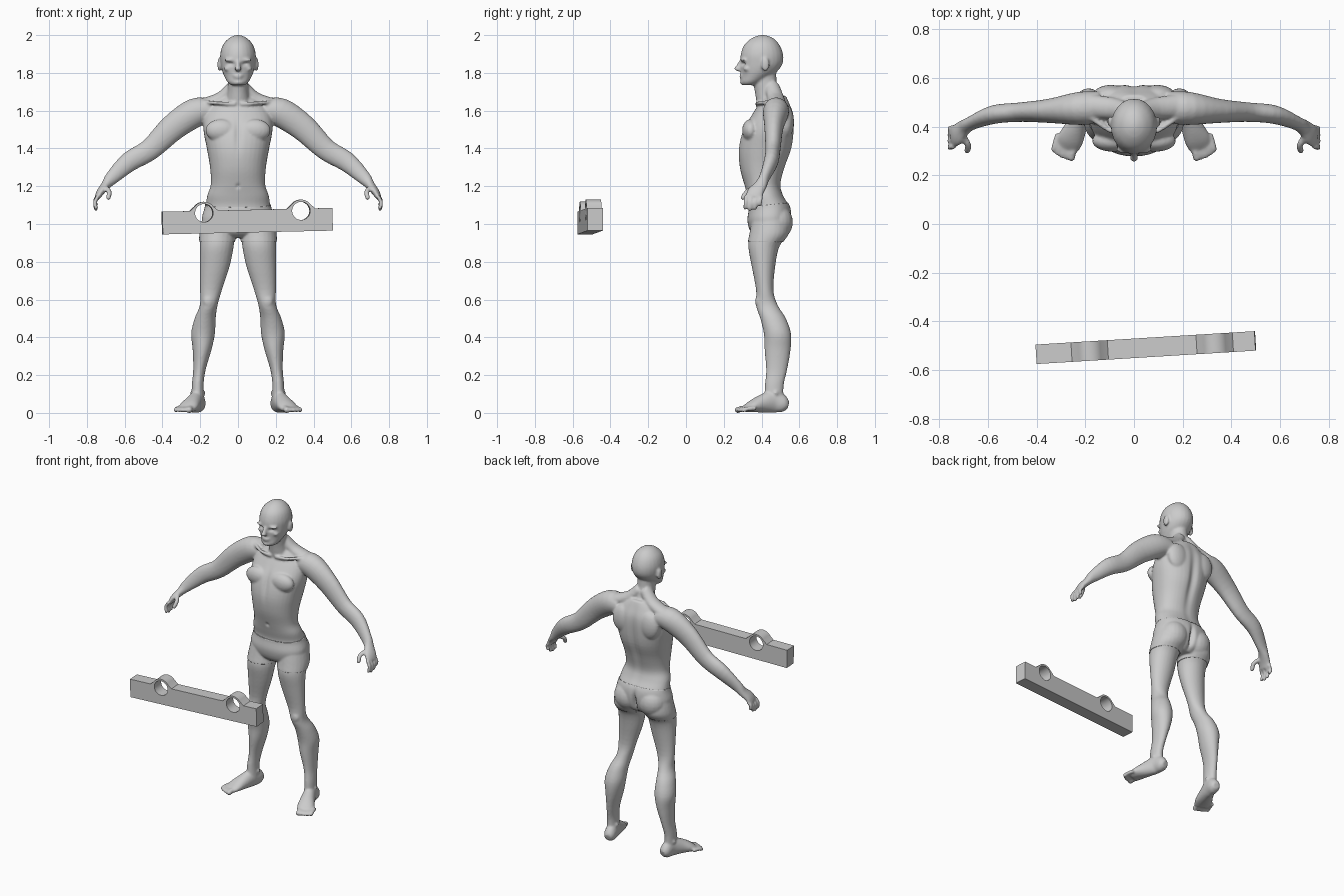
import bpy, bmesh, math
from mathutils import Vector, Matrix

if "Cube" in bpy.data.objects:
    bpy.data.objects.remove(bpy.data.objects["Cube"])

grey = bpy.data.materials.new("plain grey")
grey.use_nodes = True
grey.diffuse_color = (0.6, 0.6, 0.6, 1)
grey.node_tree.nodes["Principled BSDF"].inputs["Base Color"].default_value = (0.6, 0.6, 0.6, 1)


def add_object(name, bm):
    mesh = bpy.data.meshes.new(name)
    bmesh.ops.recalc_face_normals(bm, faces=bm.faces)
    bm.to_mesh(mesh)
    bm.free()
    mesh.materials.append(grey)
    obj = bpy.data.objects.new(name, mesh)
    bpy.context.collection.objects.link(obj)
    return obj


def spline(rows, steps=4):
    """Catmull-Rom through rows of equal length."""
    out = []
    for i in range(len(rows) - 1):
        a, b, c, d = (rows[max(0, min(len(rows) - 1, i + k))] for k in (-1, 0, 1, 2))
        for s in range(steps):
            t = s / steps
            out.append([0.5 * (2 * q + (r - p) * t + (2 * p - 5 * q + 4 * r - w) * t * t
                               + (3 * q - p - 3 * r + w) * t ** 3)
                        for p, q, r, w in zip(a, b, c, d)])
    return out + [list(rows[-1])]


def loft(bm, rows, up=None, side=1, power=1.0, n=24):
    """Rows are x, y, z, radius, radius; rings lie flat unless up is given."""
    pts = spline(rows)
    rings = []
    for i, (x, y, z, ra, rb) in enumerate(pts):
        u, v = Vector((1, 0, 0)), Vector((0, 1, 0))
        if up:
            t = (Vector(pts[min(i + 1, len(pts) - 1)][:3]) - Vector(pts[max(i - 1, 0)][:3])).normalized()
            u = Vector(up).cross(t).normalized()
            v = t.cross(u)
        ring = []
        for k in range(n):
            a = math.tau * k / n
            c, s = math.cos(a), math.sin(a)
            c, s = math.copysign(abs(c) ** power, c), math.copysign(abs(s) ** power, s)
            p = Vector((x, y, z)) + u * (ra * c) + v * (rb * s)
            ring.append(bm.verts.new((p.x * side, p.y, p.z)))
        rings.append(ring)
    for r, q in zip(rings, rings[1:]):
        for k in range(n):
            bm.faces.new((r[k], r[(k + 1) % n], q[(k + 1) % n], q[k]))
    bm.faces.new(rings[0])
    bm.faces.new(rings[-1])


def ball(bm, centre, radii, side=1):
    m = Matrix.Translation((centre[0] * side, centre[1], centre[2])) @ Matrix.Diagonal((*radii, 1))
    bmesh.ops.create_uvsphere(bm, u_segments=20, v_segments=12, radius=1, matrix=m)


def digit(bm, points, r, side):
    """Finger or toe with a rounded tip."""
    loft(bm, [(*p, r, r) for p in points], up=(1, 0.3, 0.9), side=side, n=10)
    ball(bm, points[-1], (r, r, r), side)


body = bmesh.new()

# Torso, neck and head
loft(body, [(0, y, z, rx, ry) for z, y, rx, ry in (
    (1.68, .47, .07, .06), (1.64, .468, .13, .08), (1.58, .46, .175, .11), (1.5, .438, .183, .135),
    (1.4, .42, .165, .141), (1.3, .405, .148, .12), (1.21, .405, .144, .097), (1.15, .42, .163, .096),
    (1.09, .443, .172, .106), (1.02, .441, .188, .112), (.96, .44, .16, .095), (.93, .44, .09, .06))],
    power=.9, n=36)
loft(body, [(0, .455, 1.6, .075, .075), (0, .433, 1.69, .057, .067),
            (0, .42, 1.74, .054, .062), (0, .415, 1.82, .055, .062)])
loft(body, [(0, y, z, rx, ry) for z, y, rx, ry in (
    (2.0, .405, .012, .014), (1.985, .405, .046, .055), (1.95, .402, .079, .092), (1.9, .402, .094, .112),
    (1.85, .4, .092, .112), (1.81, .388, .084, .097), (1.78, .37, .072, .077),
    (1.75, .345, .055, .055), (1.735, .335, .035, .038))])

# Face: nose, lips and chin
loft(body, [(0, .293, 1.865, .01, .011), (0, .281, 1.84, .012, .015),
            (0, .273, 1.82, .017, .019), (0, .286, 1.808, .014, .01)], n=12)
ball(body, (0, .299, 1.787), (.03, .018, .008))
ball(body, (0, .299, 1.775), (.026, .016, .007))
ball(body, (0, .306, 1.75), (.028, .02, .016))

for s in (1, -1):
    # Brow, cheekbone and ear
    ball(body, (.038, .308, 1.868), (.036, .02, .009), s)
    ball(body, (.052, .326, 1.822), (.022, .022, .016), s)
    ball(body, (.098, .42, 1.845), (.011, .022, .036), s)
    # Shoulder slope, collar bone, chest, shoulder blade and buttock
    loft(body, [(.02, .455, 1.73, .04, .035), (.09, .475, 1.665, .045, .035),
                (.2, .485, 1.62, .05, .04)], up=(0, 0, 1), side=s)
    loft(body, [(.015, .375, 1.635, .01, .01), (.1, .385, 1.64, .01, .01),
                (.19, .45, 1.645, .012, .012)], up=(0, 0, 1), side=s, n=12)
    ball(body, (.088, .342, 1.495), (.085, .045, .06), s)
    ball(body, (.095, .53, 1.54), (.075, .042, .09), s)
    ball(body, (.088, .482, 1.01), (.088, .08, .09), s)
    # Arm down to the palm
    loft(body, [(.14, .48, 1.6, .065, .06), (.225, .475, 1.59, .068, .077), (.345, .465, 1.51, .05, .071),
                (.465, .46, 1.395, .04, .058), (.575, .45, 1.33, .038, .053), (.667, .415, 1.245, .028, .037),
                (.7, .395, 1.205, .034, .025), (.728, .368, 1.17, .044, .02),
                (.744, .357, 1.14, .043, .015)], up=(1, 0, 1), side=s)
    # Fingers and thumb
    for i in range(4):
        y, drop = .316 + .026 * i, (.066, .073, .068, .05)[i]
        digit(body, [(.738, y + .003, 1.15), (.757, y, 1.15 - drop * .5), (.752, y - .003, 1.153 - drop)],
              .011, s)
    digit(body, [(.705, .365, 1.195), (.682, .325, 1.172), (.686, .302, 1.14)], .0135, s)
    # Leg and kneecap
    loft(body, [(.1, .445, 1.03, .085, .09), (.108, .44, .95, .093, .1), (.112, .412, .88, .089, .082),
                (.122, .41, .78, .079, .063), (.143, .417, .65, .058, .046), (.155, .428, .57, .047, .058),
                (.174, .461, .5, .056, .068), (.185, .484, .42, .063, .072), (.19, .485, .335, .05, .069),
                (.204, .48, .23, .033, .056), (.213, .468, .15, .031, .05), (.213, .465, .07, .034, .05)],
         side=s)
    ball(body, (.157, .388, .59), (.03, .022, .035), s)
    # Foot, ankle bones and toes
    loft(body, [(.203, .54, .038, .022, .022), (.207, .515, .046, .036, .045), (.215, .465, .06, .037, .06),
                (.238, .4, .048, .045, .047), (.26, .35, .034, .053, .032),
                (.274, .315, .02, .048, .018)], up=(0, 0, 1), side=s)
    ball(body, (.213, .475, .105), (.041, .022, .022), s)
    for i in range(5):
        x, y = .24 + .018 * i, .318 + .002 * i * i
        digit(body, [(x, y + .02, .024), (x + .012, y - .02, .022), (x + .018, y - .044, .015)],
              .0165 if i == 0 else .012, s)

man = add_object("figure_body", body)

# Fuse the parts into one soft skin
remesh = man.modifiers.new("fuse", "REMESH")
remesh.mode = "VOXEL"
remesh.voxel_size = 0.007
soften = man.modifiers.new("soften", "SMOOTH")
soften.factor, soften.iterations = 0.5, 4
skin = bpy.data.meshes.new_from_object(man.evaluated_get(bpy.context.evaluated_depsgraph_get()))
man.modifiers.clear()
man.data = skin
if not skin.materials:
    skin.materials.append(grey)

# Soft dents: eye sockets, spine, buttock cleft, breastbone, navel (centre, radii, depth along y)
dents = [((x, .295, 1.848), (.017, .04, .009), .014) for x in (-.036, .036)]
dents += [((0, .57, 1.38), (.025, .09, .2), -.016), ((0, .56, 1.0), (.014, .08, .06), -.03),
          ((0, .29, 1.48), (.016, .06, .09), .01), ((0, .31, 1.2), (.01, .04, .012), .008)]
for v in skin.vertices:
    for c, r, depth in dents:
        d = sum(((a - b) / q) ** 2 for a, b, q in zip(v.co, c, r))
        if d < 6:
            v.co.y += depth * math.exp(-d)
for p in skin.polygons:
    p.use_smooth = True

# Close-fitting shorts, cut from a swollen copy of the skin
bm = bmesh.new()
bm.from_mesh(skin)
bmesh.ops.delete(bm, geom=[v for v in bm.verts if abs(v.co.x) > .3 or not .85 < v.co.z < 1.16],
                 context="VERTS")
bm.normal_update()
for v in bm.verts:
    v.co += v.normal * 0.004
for point, normal in (((0, .33, 1.088), (0, -.12, 1)), ((0, .4, .905), (0, 0, -1))):
    bmesh.ops.bisect_plane(bm, geom=bm.verts[:] + bm.edges[:] + bm.faces[:],
                           plane_co=point, plane_no=normal, clear_outer=True)
shorts = add_object("shorts", bm)
for p in shorts.data.polygons:
    p.use_smooth = True
hem = shorts.modifiers.new("hem", "SOLIDIFY")
hem.thickness, hem.offset = 0.005, -1

# Beam with two round openings, under a thin arched strap
HALF, DEPTH, TOP, HOLE = .451, .08, .108, .048
centres = (-.23, .285)
place = (Matrix.Translation((.05, -.508, .955)) @ Matrix.Rotation(math.radians(3.5), 4, "Z")
         @ Matrix.Rotation(math.radians(-1.27), 4, "Y"))


def arcs(r, sign, first, lift=0, flare=None):
    """Line from left to right with an arc at each opening."""
    line = [(-HALF, TOP + lift)]
    for c in centres:
        if flare:
            line.append((c - flare, TOP + lift))
        for k in range(17):
            a = math.radians(180 - first - (180 - 2 * first) * k / 16)
            line.append((c + r * math.cos(a), TOP + sign * r * math.sin(a)))
        if flare:
            line.append((c + flare, TOP + lift))
    return line + [(HALF, TOP + lift)]


def extrude_profile(name, outline):
    bm = bmesh.new()
    face = bm.faces.new([bm.verts.new((x, -DEPTH / 2, z)) for x, z in outline])
    new = bmesh.ops.extrude_face_region(bm, geom=[face])["geom"]
    bmesh.ops.translate(bm, verts=[g for g in new if isinstance(g, bmesh.types.BMVert)], vec=(0, DEPTH, 0))
    bm.transform(place)
    obj = add_object(name, bm)
    bpy.ops.object.select_all(action="DESELECT")
    obj.select_set(True)
    bpy.context.view_layer.objects.active = obj
    bpy.ops.object.shade_smooth_by_angle(angle=math.radians(35))


extrude_profile("beam", arcs(HOLE, -1, 0) + [(HALF, 0), (-HALF, 0)])
extrude_profile("beam_strap", arcs(HOLE, 1, 0) + arcs(.06, 1, 35, .012, .075)[::-1])
